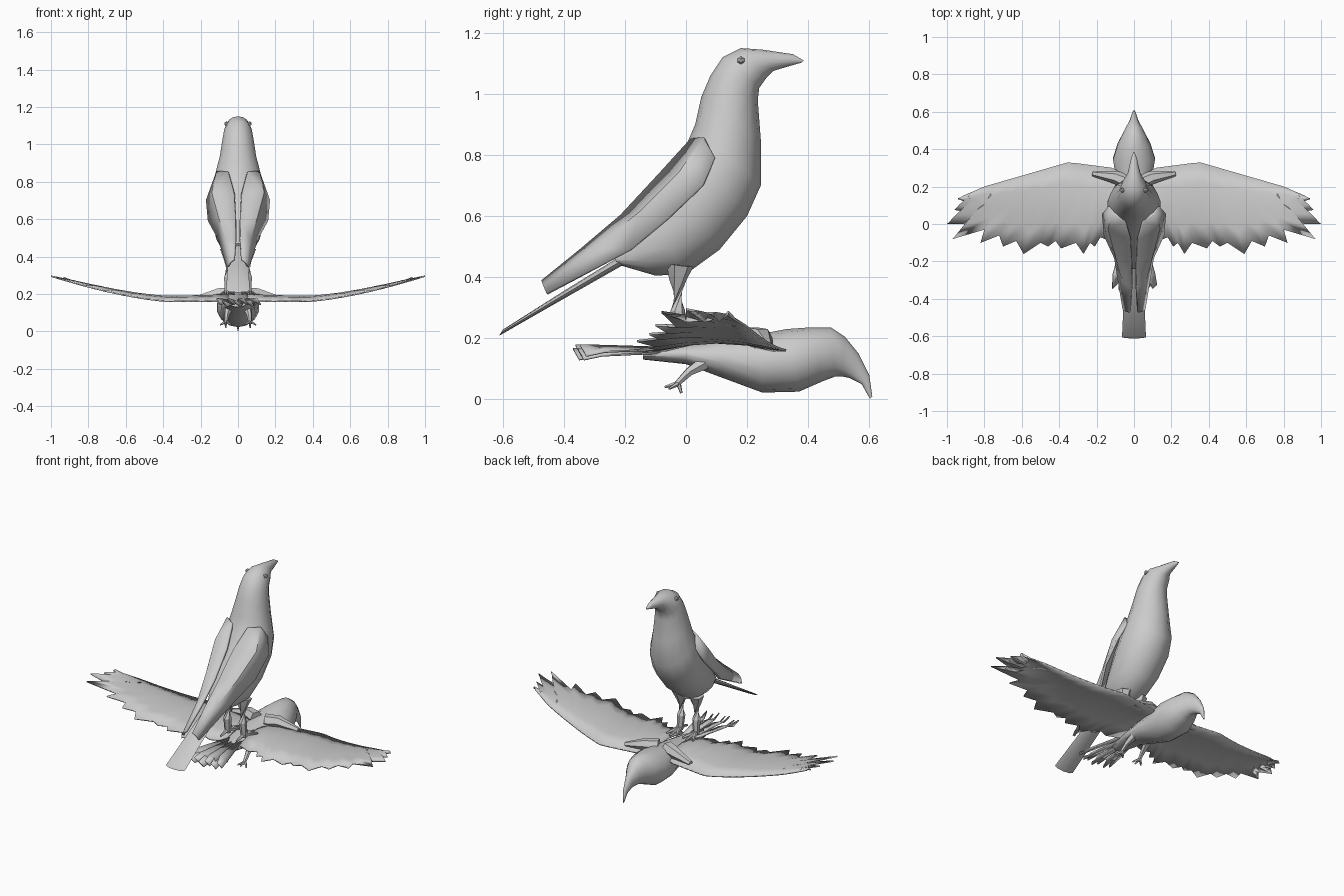
import bpy, bmesh, math
from mathutils import Vector

if "Cube" in bpy.data.objects:
    bpy.data.objects.remove(bpy.data.objects["Cube"])

grey = bpy.data.materials.new("plain grey")
grey.use_nodes = True
grey.diffuse_color = (0.6, 0.6, 0.6, 1)
grey.node_tree.nodes["Principled BSDF"].inputs["Base Color"].default_value = (0.6, 0.6, 0.6, 1)


def finish(name, bm, thick=0, angle=40):
    bmesh.ops.recalc_face_normals(bm, faces=bm.faces)
    mesh = bpy.data.meshes.new(name)
    bm.to_mesh(mesh)
    bm.free()
    mesh.materials.append(grey)
    ob = bpy.data.objects.new(name, mesh)
    bpy.context.collection.objects.link(ob)
    if thick:
        mod = ob.modifiers.new("thickness", "SOLIDIFY")
        mod.thickness = thick
        mod.offset = 0
    bpy.ops.object.select_all(action="DESELECT")
    ob.select_set(True)
    bpy.context.view_layer.objects.active = ob
    bpy.ops.object.shade_smooth_by_angle(angle=math.radians(angle))
    return ob


def skin(bm, rows, closed):
    """Join rows of points with quads; closed rows also get end caps."""
    grid = [[bm.verts.new(p) for p in row] for row in rows]
    n = len(grid[0])
    for a, b in zip(grid, grid[1:]):
        for i in range(n if closed else n - 1):
            j = (i + 1) % n
            bm.faces.new((a[i], a[j], b[j], b[i]))
    if closed:
        bm.faces.new(grid[0])
        bm.faces.new(grid[-1])


def body(name, rings, sides=14):
    """Each ring: upper (y, z), lower (y, z) and half width."""
    rows = []
    for y0, z0, y1, z1, w in rings:
        top, low = Vector((0, y0, z0)), Vector((0, y1, z1))
        mid, half = (top + low) / 2, (top - low) / 2
        turn = [2 * math.pi * i / sides for i in range(sides)]
        rows.append([mid + half * math.cos(t) + Vector((w * math.sin(t), 0, 0)) for t in turn])
    bm = bmesh.new()
    skin(bm, rows, True)
    return finish(name, bm)


def tube(bm, points, sides=6):
    """Tapered limb through points (x, y, z, radius)."""
    pts = [Vector(p[:3]) for p in points]
    rows = []
    for i, p in enumerate(pts):
        q = (pts[min(i + 1, len(pts) - 1)] - pts[max(i - 1, 0)]).to_track_quat("Z", "Y")
        turn = [2 * math.pi * k / sides for k in range(sides)]
        rows.append([p + q @ Vector((math.cos(t), math.sin(t), 0)) * points[i][3] for t in turn])
    skin(bm, rows, True)


def along(path, t):
    """Point at fraction t of a polyline."""
    pts = [Vector(p) for p in path]
    lens = [(b - a).length for a, b in zip(pts, pts[1:])]
    d = t * sum(lens)
    for a, b, l in zip(pts, pts[1:], lens):
        if d <= l:
            return a.lerp(b, d / l)
        d -= l
    return pts[-1]


sides_of_bird = (("left", 1), ("right", -1))

# Perched bird: body, head and beak in one skin
body("perched_body", [
    (-.24, .47, -.22, .44, .045), (-.20, .53, -.10, .405, .085), (-.13, .63, 0, .41, .12),
    (-.06, .74, .11, .49, .14), (0, .83, .20, .60, .145), (.03, .90, .245, .70, .13),
    (.05, .99, .245, .85, .10), (.08, 1.06, .235, .98, .085), (.12, 1.12, .24, 1.02, .075),
    (.18, 1.15, .265, 1.055, .06), (.25, 1.145, .285, 1.075, .035),
    (.35, 1.13, .335, 1.09, .018), (.385, 1.11, .38, 1.103, .004)])

# Perched bird: long narrow tail
body("perched_tail", [(-.18, .49, -.17, .46, .045), (-.40, .355, -.39, .335, .055),
                      (-.60, .228, -.612, .208, .064)], 8)

# Flying bird: body, head and hooked beak
body("flying_body", [
    (-.14, .16, -.14, .13, .04), (0, .18, 0, .115, .07), (.12, .20, .12, .07, .09),
    (.25, .215, .25, .022, .10), (.33, .23, .37, .025, .115), (.40, .235, .45, .06, .09),
    (.475, .235, .49, .075, .062), (.52, .205, .51, .075, .045), (.565, .15, .535, .07, .024),
    (.60, .08, .575, .05, .012), (.61, .01, .602, .002, .003)])

# Spread wing outline: smooth front edge, ragged feathered rear edge
front_edge = [(.05, .27), (.12, .30), (.35, .33), (.80, .20), (.92, .145)]
rear_edge = [(.05, -.06), (.13, -.09), (.18, -.07), (.21, -.12), (.235, -.10), (.27, -.16),
             (.31, -.10), (.39, -.13), (.42, -.09), (.46, -.12), (.50, -.10), (.59, -.16),
             (.63, -.09), (.70, -.12), (.72, -.06), (.82, -.10), (.80, -.03), (.97, -.08),
             (.86, 0), (1, 0), (.86, .06), (.96, .075), (.87, .11), (.94, .135)]

for side, s in sides_of_bird:
    # Perched bird: folded wing wrapped round the back, as back edge, crown, lower edge
    rows = []
    for back, crown, low in (
            ((.05, .02, .85), (.11, .06, .855), (.13, .095, .79)),
            ((.02, -.08, .74), (.135, -.02, .74), (.165, .055, .70)),
            ((.012, -.21, .60), (.10, -.15, .61), (.155, -.06, .59)),
            ((.012, -.34, .49), (.06, -.30, .49), (.10, -.18, .49)),
            ((.02, -.47, .385), (.04, -.465, .37), (.055, -.455, .345))):
        rows.append([Vector((p[0] * s, p[1], p[2])) for p in (back, crown, low)])
    bm = bmesh.new()
    skin(bm, rows, False)
    finish(side + "_folded_wing", bm, .014)

    # Perched bird: leg and toes standing on the back below
    bm = bmesh.new()
    tube(bm, [(.055 * s, -.02, .44, .045), (.052 * s, -.027, .39, .028),
              (.052 * s, -.027, .29, .024), (.055 * s, -.02, .20, .018)])
    for dx, dy in ((-.035, .08), (0, .10), (.035, .08), (0, -.07)):
        tube(bm, [(.055 * s, -.02, .215, .013), (.055 * s + dx, -.02 + dy, .20, .006)], 5)
    finish(side + "_perched_leg", bm)

    # Perched bird: small eye
    bm = bmesh.new()
    bmesh.ops.create_icosphere(bm, subdivisions=1, radius=.014)
    bmesh.ops.translate(bm, verts=bm.verts, vec=(.061 * s, .18, 1.11))
    finish(side + "_eye", bm)

    # Flying bird: cambered wing sweeping up towards the tip
    rows = []
    for i, rear in enumerate(rear_edge):
        a, b = along(front_edge, i / (len(rear_edge) - 1)), Vector(rear)
        row = []
        for k in range(5):
            f = k / 4
            p = a.lerp(b, f)
            lift = .16 + .135 * max(0, (p.x - .35) / .65) ** 1.5
            camber = .035 * math.sin(math.pi * f) * (1 - .7 * p.x)
            row.append(Vector((p.x * s, p.y, lift + camber)))
        rows.append(row)
    bm = bmesh.new()
    skin(bm, rows, False)
    finish(side + "_spread_wing", bm, .008)

    # Flying bird: shoulder joining wing to body
    bm = bmesh.new()
    tube(bm, [(.03 * s, .22, .20, .04), (.10 * s, .25, .20, .035), (.22 * s, .27, .175, .015)])
    finish(side + "_shoulder", bm)

    # Flying bird: trailing leg with claws
    bm = bmesh.new()
    tube(bm, [(.05 * s, .06, .12, .025), (.06 * s, .01, .09, .015), (.065 * s, -.03, .05, .01)])
    for dx, dy, dz in ((-.03, -.03, -.015), (0, -.045, -.01), (.03, -.03, -.015), (0, .01, -.03)):
        tube(bm, [(.065 * s, -.025, .052, .009),
                  (.065 * s + dx, -.025 + dy, .05 + dz, .004)], 5)
    finish(side + "_flying_leg", bm)

# Flying bird: fan of tail feathers
bm = bmesh.new()
for i in range(-3, 4):
    x, z = .036 * i, .155 + .012 * (i % 2)
    y = -.37 + .008 * abs(i)
    rows = [[Vector((.01 * i - .015, -.02, z)), Vector((.01 * i + .015, -.02, z))],
            [Vector((.8 * x - .026, y + .08, z + .008)), Vector((.8 * x + .026, y + .08, z - .012))],
            [Vector((x - .008, y, z + .01)), Vector((x + .014, y + .02, z - .025))]]
    skin(bm, rows, False)
finish("flying_tail", bm, .007)
